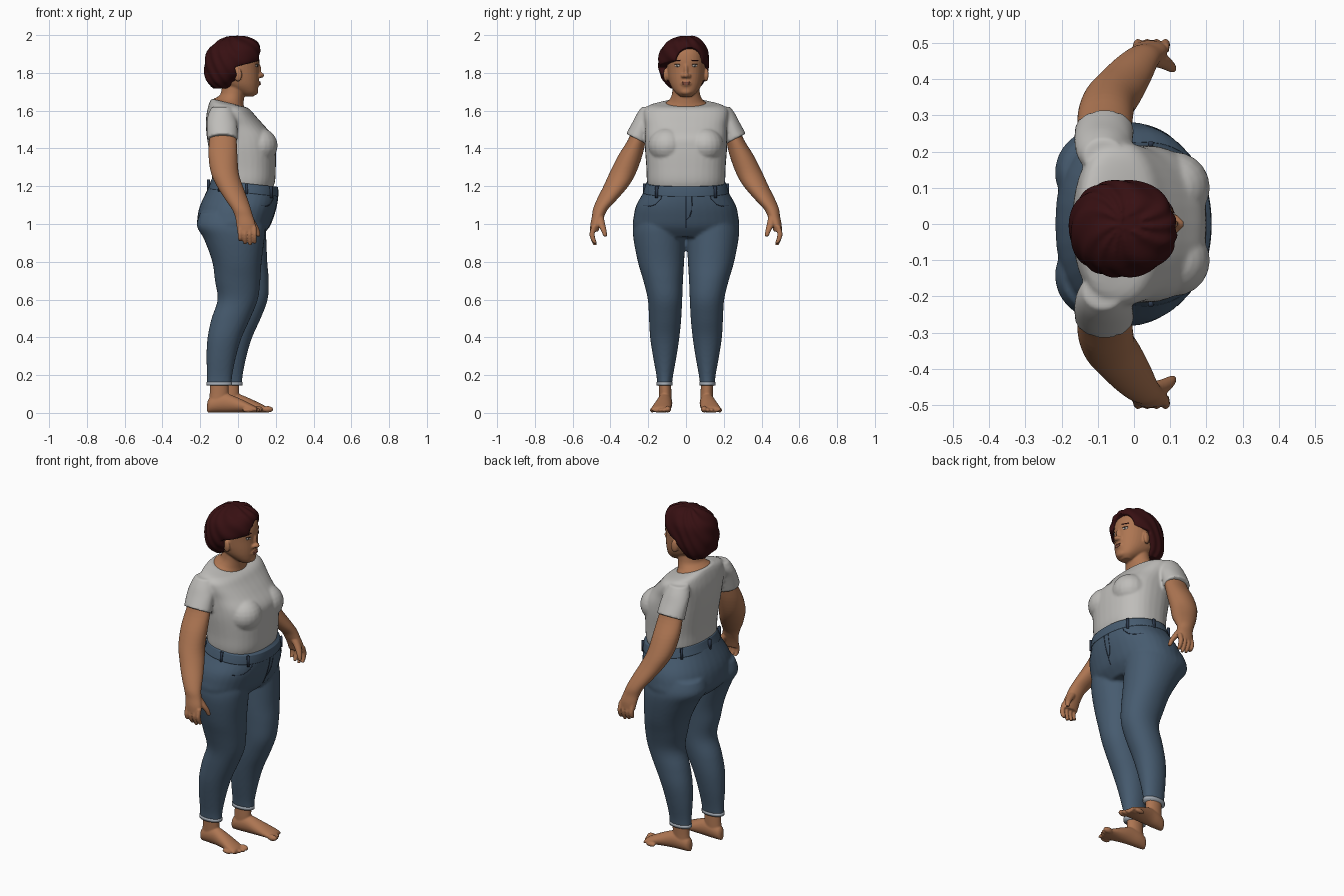
import bpy, bmesh, math
from mathutils import Matrix, Vector
from mathutils.bvhtree import BVHTree

if "Cube" in bpy.data.objects:
    bpy.data.objects.remove(bpy.data.objects["Cube"])


def material(name, r, g, b):
    m = bpy.data.materials.new(name)
    m.diffuse_color = (r, g, b, 1)
    m.use_nodes = True
    m.node_tree.nodes["Principled BSDF"].inputs["Base Color"].default_value = m.diffuse_color
    return m


SKIN = material("skin", 0.42, 0.18, 0.085)
HAIR = material("dark red hair", 0.038, 0.005, 0.006)
SHIRT = material("light grey cotton", 0.52, 0.51, 0.49)
DENIM = material("blue denim", 0.062, 0.105, 0.16)
SEAM = material("dark denim seam", 0.025, 0.04, 0.07)
CUFF = material("pale denim cuff", 0.36, 0.40, 0.45)
LIPS = material("lips", 0.33, 0.11, 0.07)
WHITE = material("eye white", 0.6, 0.57, 0.53)
DARK = material("dark iris", 0.02, 0.012, 0.01)


def spline(rings, sub):
    """Catmull-Rom interpolation between cross-sections."""
    rings = [tuple(r) + (0,) * (7 - len(r)) for r in rings]
    out = []
    for i in range(len(rings) - 1):
        a, b = rings[max(i - 1, 0)], rings[i]
        c, d = rings[i + 1], rings[min(i + 2, len(rings) - 1)]
        for k in range(sub):
            t = k / sub
            out.append([0.5 * (2 * q + (r - p) * t + (2 * p - 5 * q + 4 * r - s) * t * t
                               + (3 * q - p - 3 * r + s) * t ** 3)
                        for p, q, r, s in zip(a, b, c, d)])
    return out + [rings[-1]]


def loft(bm, rings, axis="z", n=36, p=2.0, sub=4):
    """Rings are (t, a_min, a_max, b_min, b_max, slope_a, slope_b)."""
    prev = first = None
    for t, a0, a1, b0, b1, sa, sb in spline(rings, sub):
        ring = []
        for i in range(n):
            u = 2 * math.pi * i / n
            c, s = math.cos(u), math.sin(u)
            da = math.copysign(abs(c) ** (2 / p), c) * (a1 - a0) / 2
            db = math.copysign(abs(s) ** (2 / p), s) * (b1 - b0) / 2
            a, b, h = (a0 + a1) / 2 + da, (b0 + b1) / 2 + db, t + sa * da + sb * db
            ring.append(bm.verts.new((a, b, h) if axis == "z" else (h, a, b)))
        if prev:
            for i in range(n):
                j = (i + 1) % n
                bm.faces.new((prev[i], prev[j], ring[j], ring[i]))
        first, prev = first or ring, ring
    bm.faces.new(first[::-1])
    bm.faces.new(prev)


def blob(bm, centre, radii, rot=Matrix.Identity(4)):
    bmesh.ops.create_uvsphere(bm, u_segments=20, v_segments=12, radius=1,
                              matrix=Matrix.Translation(centre) @ rot @ Matrix.Diagonal((*radii, 1)))


def finish(name, bm, mat, voxel=0, smooth=3, cutters=()):
    bmesh.ops.recalc_face_normals(bm, faces=bm.faces)
    me = bpy.data.meshes.new(name)
    bm.to_mesh(me)
    bm.free()
    me.materials.append(mat)
    me.polygons.foreach_set("use_smooth", [True] * len(me.polygons))
    ob = bpy.data.objects.new(name, me)
    bpy.context.collection.objects.link(ob)
    for c in cutters:
        m = ob.modifiers.new("cut", "BOOLEAN")
        m.operation, m.object, m.solver = "DIFFERENCE", c, "EXACT"
    if voxel:
        m = ob.modifiers.new("merge", "REMESH")
        m.mode, m.voxel_size, m.use_smooth_shade = "VOXEL", voxel, True
        m = ob.modifiers.new("soften", "SMOOTH")
        m.factor, m.iterations = 0.5, smooth
    return ob


SIDES = ((1, "left"), (-1, "right"))

# Shirt: torso, bust and sleeves merged into one skin
bm = bmesh.new()
loft(bm, [(1.16, -.12, .17, -.19, .19), (1.22, -.135, .195, -.206, .206),
          (1.30, -.14, .20, -.21, .21), (1.40, -.155, .20, -.217, .217),
          (1.46, -.165, .19, -.217, .217), (1.52, -.17, .14, -.217, .217),
          (1.57, -.168, .095, -.225, .225), (1.605, -.162, .065, -.222, .222),
          (1.63, -.152, .045, -.19, .19, -.12), (1.642, -.14, .035, -.115, .115, -.25)], p=2.4)
for s, _ in SIDES:
    blob(bm, (.11, s * .10, 1.415), (.10, .10, .095))
    loft(bm, [(1.62, -.14, -.03, s * .14, s * .235), (1.58, -.158, -.015, s * .14, s * .262),
              (1.53, -.165, -.005, s * .17, s * .288), (1.45, -.163, 0, s * .205, s * .317, 0, s * .5)])
finish("shirt", bm, SHIRT, .008)

# Jeans: pelvis and two legs, the left leg a little forward
bm = bmesh.new()
loft(bm, [(1.21, -.138, .206, -.207, .207, -.11), (1.17, -.162, .212, -.224, .224, -.06),
          (1.10, -.20, .205, -.263, .263), (1.04, -.214, .188, -.277, .277),
          (.98, -.213, .163, -.278, .278), (.93, -.17, .12, -.22, .22)], p=2.25)
LEG = [(1.06, -.20, .13, .02, .26, 0), (.99, -.218, .145, .004, .28, 0), (.92, -.18, .14, .004, .278, .01),
       (.80, -.136, .125, .01, .255, .03), (.70, -.122, .118, .016, .226, .045),
       (.60, -.108, .105, .02, .202, .052), (.50, -.14, .065, .025, .196, .055),
       (.40, -.161, .02, .035, .19, .055), (.30, -.167, -.01, .05, .175, .055),
       (.20, -.164, -.03, .068, .157, .055), (.15, -.164, -.033, .074, .153, .055)]
for s, _ in SIDES:
    loft(bm, [(z, a + d * (s > 0), b + d * (s > 0), s * c, s * e) for z, a, b, c, e, d in LEG], p=2.1)
jeans = finish("jeans", bm, DENIM, .009)

# Waistband and belt loops
bm = bmesh.new()
loft(bm, [(1.166, -.158, .214, -.226, .226, -.11), (1.19, -.15, .214, -.22, .22, -.11),
          (1.216, -.142, .212, -.212, .212, -.11)], p=2.3, n=64)
finish("waistband", bm, DENIM)
bm = bmesh.new()
for deg in (42, 85, 130, 180, 230, 275, 318):
    u = math.radians(deg)
    x, y = .030 + .186 * math.cos(u), .221 * math.sin(u)
    k = (abs(math.cos(u)) ** 2.3 + abs(math.sin(u)) ** 2.3) ** (-1 / 2.3)
    x, y = .030 + (x - .030) * k, y * k
    bmesh.ops.create_cube(bm, size=1, matrix=Matrix.Translation((x, y, 1.185 - .11 * (x - .03)))
                          @ Matrix.Rotation(u, 4, "Z") @ Matrix.Diagonal((.014, .014, .062, 1)))
finish("belt_loops", bm, SEAM)

# Trouser cuffs, feet and arms, one per side
for s, side in SIDES:
    dx = .055 if s > 0 else 0
    bm = bmesh.new()
    loft(bm, [(.145, -.167 + dx, -.031 + dx, s * .071, s * .156),
              (.163, -.167 + dx, -.031 + dx, s * .071, s * .156)], p=2.1, sub=1)
    finish(side + "_cuff", bm, CUFF)

    bm = bmesh.new()
    loft(bm, [(x + dx, s * a, s * b, 0.002, h) for x, a, b, h in
              ((-.163, .095, .12, .055), (-.15, .08, .137, .08), (-.11, .073, .147, .098),
               (-.06, .073, .153, .102), (0, .075, .166, .08), (.055, .08, .18, .054),
               (.09, .085, .184, .036), (.10, .09, .18, .028))], axis="x")
    loft(bm, [(.04, -.155 + dx, -.05 + dx, s * .076, s * .143), (.1, -.15 + dx, -.05 + dx, s * .077, s * .143),
              (.18, -.148 + dx, -.05 + dx, s * .08, s * .146)])
    for i in range(5):
        r = .017 if i == 0 else .0125
        blob(bm, (.102 - .003 * i * i + dx, s * (.096 + .0205 * i), r + .002), (.03, r, r))
    finish(side + "_foot", bm, SKIN, .005, 2)

    bm = bmesh.new()
    loft(bm, [(1.53, -.145, -.02, s * .19, s * .275), (1.45, -.152, -.008, s * .21, s * .305),
              (1.36, -.156, -.003, s * .232, s * .36), (1.27, -.143, .004, s * .265, s * .405),
              (1.20, -.112, .026, s * .305, s * .437), (1.13, -.068, .052, s * .365, s * .472),
              (1.08, -.033, .068, s * .412, s * .492), (1.04, -.016, .08, s * .433, s * .498),
              (1.0, -.009, .092, s * .45, s * .506), (.96, -.004, .094, s * .465, s * .508)])
    for i, tip in enumerate((.91, .895, .888, .897)):
        x = .009 + .0255 * i
        loft(bm, [(.99, x - .012, x + .012, s * .472, s * .50), (.95, x - .011, x + .014, s * .483, s * .511),
                  (.92, x - .009, x + .014, s * .479, s * .505), (tip, x - .005, x + .012, s * .470, s * .490)], n=14)
    loft(bm, [(1.05, .02, .07, s * .437, s * .475), (1.0, .06, .10, s * .428, s * .468),
              (.965, .085, .115, s * .42, s * .45), (.935, .098, .118, s * .418, s * .437)], n=16)
    finish(side + "_arm", bm, SKIN, .005, 2)

# Head, neck, nose, chin and ears
bm = bmesh.new()
loft(bm, [(1.675, .03, .08, -.03, .03), (1.695, -.01, .101, -.055, .055), (1.73, -.08, .108, -.08, .08),
          (1.77, -.13, .111, -.094, .094), (1.82, -.15, .111, -.101, .101), (1.87, -.155, .113, -.103, .103),
          (1.92, -.14, .10, -.094, .094), (1.96, -.09, .06, -.06, .06)], p=2.2)
loft(bm, [(1.56, -.13, .03, -.10, .10), (1.63, -.135, .032, -.112, .112, -.25),
          (1.655, -.115, .03, -.09, .09, -.2), (1.69, -.092, .035, -.074, .074), (1.76, -.08, .05, -.07, .07)])
for c, r in (((.108, 0, 1.815), (.015, .012, .036)), ((.121, 0, 1.787), (.018, .016, .014)),
             ((.088, 0, 1.702), (.02, .032, .02)), ((.102, 0, 1.744), (.016, .03, .018))):
    blob(bm, c, r)
for s, _ in SIDES:
    blob(bm, (.112, s * .015, 1.784), (.014, .012, .011))
    blob(bm, (0, s * .106, 1.79), (.022, .013, .036), Matrix.Rotation(s * .3, 4, "Z"))
head = finish("head_and_neck", bm, SKIN, .005, 3)

# Hair cap, with the face window and the side hairline cut out
bm = bmesh.new()
blob(bm, (.12, .025, 1.85), (.075, .083, .085))
window = finish("face_window_cutter", bm, SKIN)
bm = bmesh.new()
bmesh.ops.create_cube(bm, size=1, matrix=Matrix.Translation((.158, 0, 1.753))
                      @ Matrix.Rotation(-.26, 4, "Y") @ Matrix.Diagonal((.3, .4, .24, 1)))
hairline = finish("hairline_cutter", bm, SKIN)
for c in (window, hairline):
    c.hide_render = True
    c.hide_set(True)
bm = bmesh.new()
loft(bm, [(1.715, -.13, -.04, -.08, .07), (1.75, -.168, 0, -.118, .098), (1.80, -.18, .06, -.142, .118),
          (1.86, -.18, .117, -.15, .124), (1.92, -.162, .122, -.137, .117), (1.965, -.12, .105, -.10, .09),
          (1.99, -.07, .06, -.055, .06), (1.998, -.035, .025, -.02, .03)], n=96, sub=6, p=2.1)
bm.normal_update()
for v in bm.verts:
    u = math.atan2(v.co.y, v.co.x + .03)
    v.co -= v.normal * .003 * (1 + math.sin(11 * u + 60 * v.co.z + 2 * math.sin(3 * u)))
finish("hair", bm, HAIR, .005, 2, (window, hairline))

# Surface lookups for the details that lie on the face and jeans
bpy.context.view_layer.update()
dg = bpy.context.evaluated_depsgraph_get()
face_tree, jeans_tree = BVHTree.FromObject(head, dg), BVHTree.FromObject(jeans, dg)


def hit(tree, y, z):
    p, n, _, _ = tree.ray_cast(Vector((1, y, z)), Vector((-1, 0, 0)))
    return (p, n) if p else (Vector((.1, y, z)), Vector((1, 0, 0)))


def plate(name, spots, mat, thick=.003):
    bm = bmesh.new()
    for y, z, ry, rz in spots:
        p, n = hit(face_tree, y, z)
        blob(bm, p, (thick, ry, rz), n.to_track_quat("X", "Z").to_matrix().to_4x4())
    finish(name, bm, mat)


plate("eyes", [(s * .046, 1.838, .015, .006) for s, _ in SIDES], WHITE)
plate("irises", [(s * .046, 1.838, .006, .006) for s, _ in SIDES], DARK, .004)
plate("lashes", [(s * .046, 1.845, .017, .002) for s, _ in SIDES], DARK, .004)
plate("eyebrows", [(s * .048, 1.866, .022, .003) for s, _ in SIDES], HAIR)
plate("lips", [(0, 1.750, .024, .005), (0, 1.741, .021, .006)], LIPS, .004)

# Fly and pocket seams drawn on the front of the jeans
seams = [[(0, 1.16 - .02 * i) for i in range(10)],
         [(.032, 1.16), (.032, 1.12), (.03, 1.07), (.02, 1.04), (0, 1.02)]]
for s, _ in SIDES:
    seams.append([(s * y, z) for y, z in ((.125, 1.16), (.135, 1.13), (.16, 1.105), (.19, 1.095), (.225, 1.097))])
cu = bpy.data.curves.new("jeans_seams", "CURVE")
cu.dimensions, cu.bevel_depth, cu.bevel_resolution = "3D", .0025, 1
for line in seams:
    sp = cu.splines.new("POLY")
    sp.points.add(len(line) - 1)
    for pt, (y, z) in zip(sp.points, line):
        pt.co = (*hit(jeans_tree, y, z)[0], 1)
cu.materials.append(SEAM)
bpy.context.collection.objects.link(bpy.data.objects.new("jeans_seams", cu))
